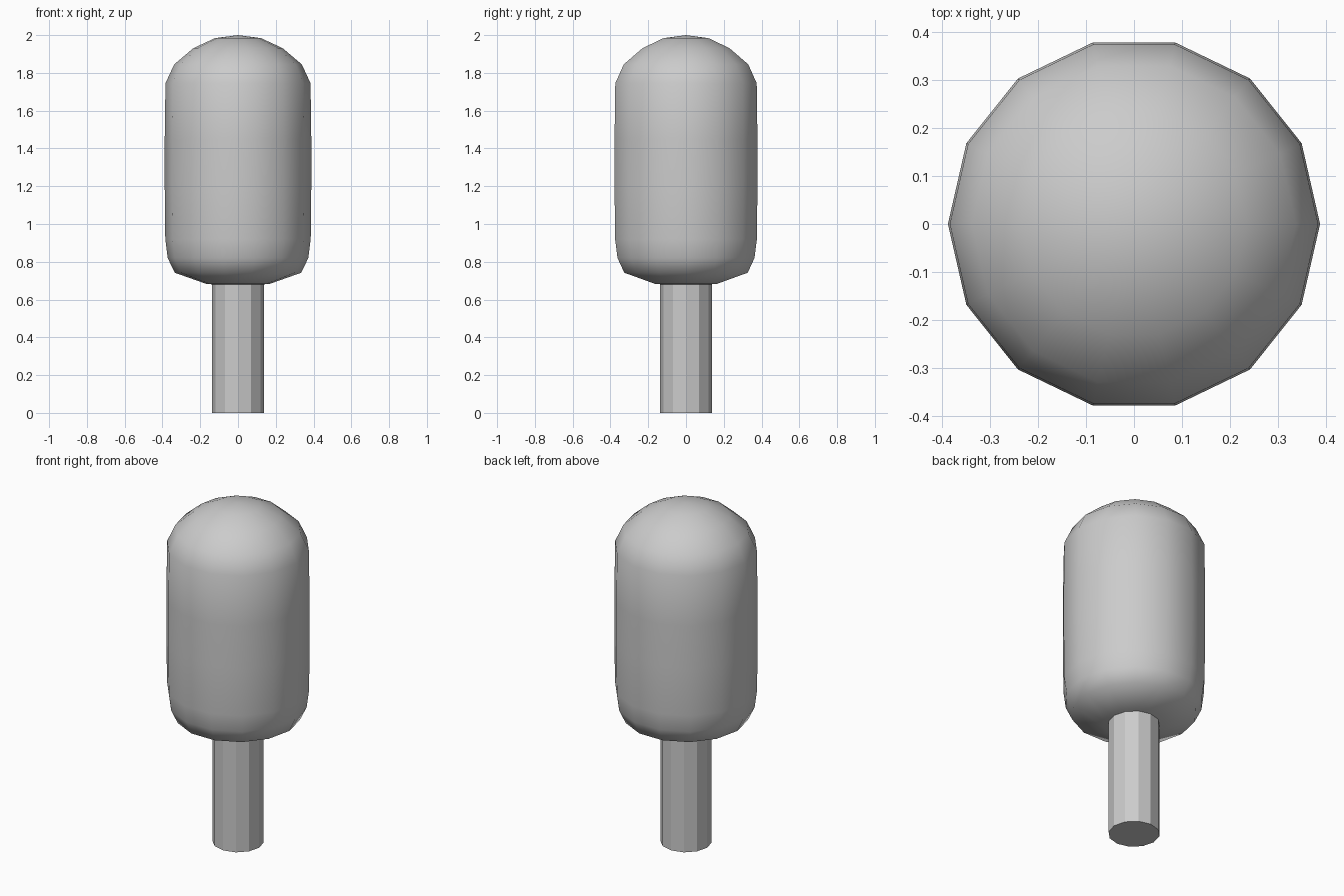
import bpy, bmesh
from math import sin, cos, tau

if "Cube" in bpy.data.objects:
    bpy.data.objects.remove(bpy.data.objects["Cube"])


def revolve(name, profile, sides, smooth):
    """Lathe a (radius, z) profile, bottom to top, closing both ends."""
    bm = bmesh.new()
    rings = []
    for r, z in profile:
        if r == 0:
            rings.append([bm.verts.new((0, 0, z))] * sides)
        else:
            rings.append([bm.verts.new((r * cos(tau * i / sides), r * sin(tau * i / sides), z))
                          for i in range(sides)])
    for low, high in zip(rings, rings[1:]):
        for i in range(sides):
            j = (i + 1) % sides
            quad = [low[i], low[j], high[j], high[i]]
            bm.faces.new(list(dict.fromkeys(quad)))
    for f in bm.faces:
        f.smooth = smooth
    bmesh.ops.recalc_face_normals(bm, faces=bm.faces)
    mesh = bpy.data.meshes.new(name)
    bm.to_mesh(mesh)
    bm.free()
    obj = bpy.data.objects.new(name, mesh)
    bpy.context.collection.objects.link(obj)
    return obj


# Faceted trunk, running up into the crown
revolve("trunk", [(0, 0), (0.138, 0), (0.138, 0.75), (0, 0.75)], 12, False)

# Smooth capsule-shaped crown with a flatter underside
crown = [(0, 0.675), (0.165, 0.682), (0.335, 0.742), (0.372, 0.82), (0.385, 0.92),
         (0.388, 1.2), (0.388, 1.45), (0.384, 1.745), (0.338, 1.845),
         (0.236, 1.931), (0.122, 1.984), (0, 2.0)]
revolve("crown", crown, 14, True)
